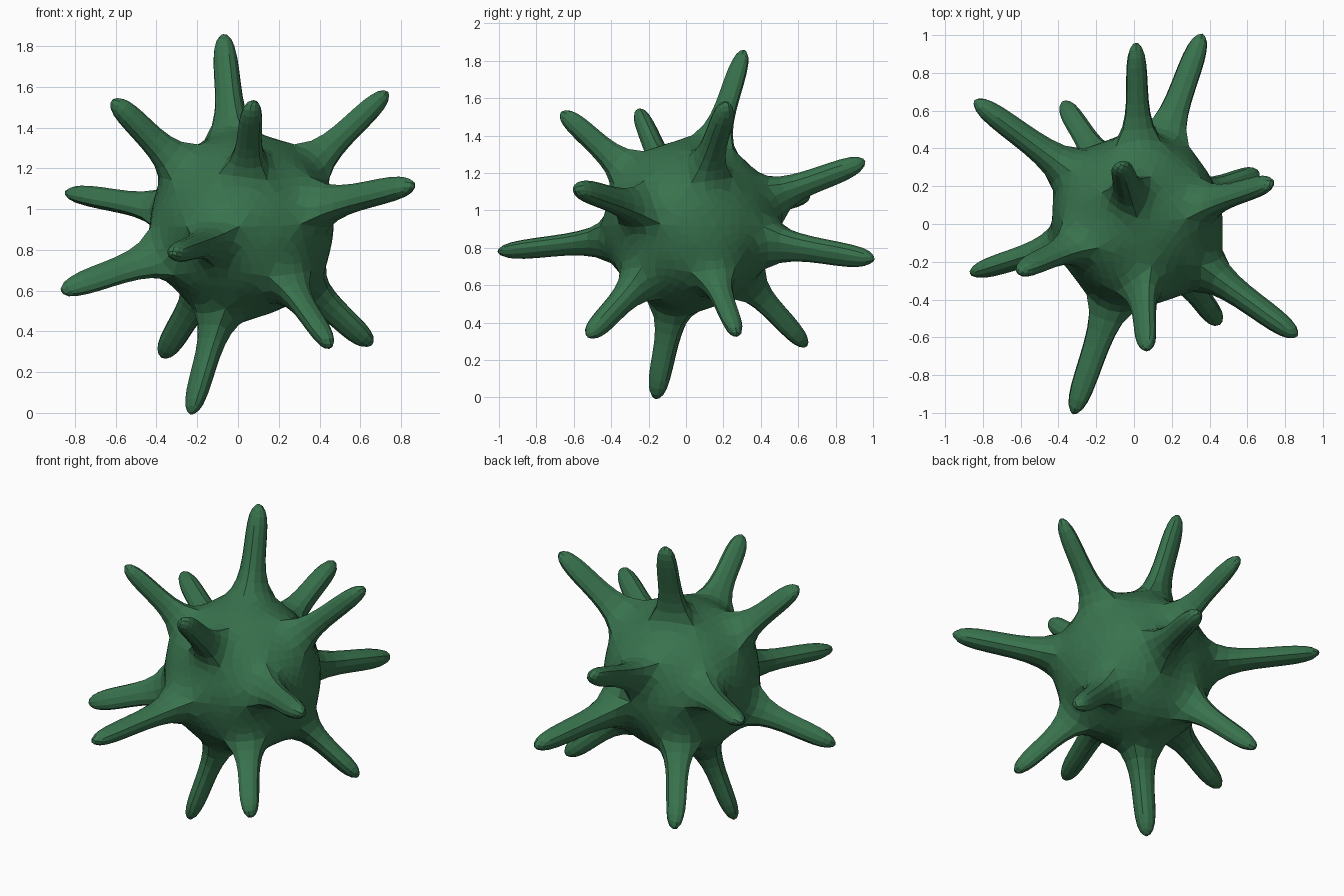
import bpy, bmesh
from mathutils import Vector

if "Cube" in bpy.data.objects:
    bpy.data.objects.remove(bpy.data.objects["Cube"])

CENTRE = Vector((0.02, 0.02, 0.92))
BODY_RADIUS = 0.485
# Tip of every spike
TIPS = [
    (-0.07, 0.31, 1.85), (0.07, -0.66, 1.52), (0.73, 0.22, 1.57),
    (0.86, -0.59, 1.12), (0.65, 0.27, 0.34), (0.45, -0.52, 0.33),
    (-0.23, -0.16, 0.00), (-0.37, 0.64, 0.28), (-0.86, -0.26, 0.60),
    (-0.84, 0.65, 1.08), (-0.61, -0.25, 1.53), (-0.32, -1.00, 0.78),
    (0.01, 0.95, 1.26), (0.36, 1.00, 0.74),
]

green = bpy.data.materials.new("dark green")
green.diffuse_color = (0.04, 0.17, 0.075, 1)
green.use_nodes = True
green.node_tree.nodes["Principled BSDF"].inputs["Base Color"].default_value = green.diffuse_color

# Round body cage
bm = bmesh.new()
bmesh.ops.create_icosphere(bm, subdivisions=2, radius=BODY_RADIUS)
roots = list(bm.faces)
spikes = []
for t in TIPS:
    d = Vector(t) - CENTRE
    f = max(roots, key=lambda r: r.calc_center_median().normalized().dot(d.normalized()))
    spikes.append((f, d))


def extrude_to(face, centre, scale):
    """Extrude one face so its centre lands on a point, scaling it."""
    f = bmesh.ops.extrude_discrete_faces(bm, faces=[face])["faces"][0]
    c = f.calc_center_median()
    for v in f.verts:
        v.co = centre + (v.co - c) * scale
    return f


# Spikes pulled out of the body faces
for f, d in spikes:
    c = f.calc_center_median()
    end = d * 1.035
    f = extrude_to(f, c.lerp(end, 0.5), 0.78)
    f = extrude_to(f, end, 1.0)

bmesh.ops.translate(bm, verts=bm.verts, vec=CENTRE)
mesh = bpy.data.meshes.new("spiky_ball")
bm.to_mesh(mesh)
bm.free()
ball = bpy.data.objects.new("spiky_ball", mesh)
bpy.context.collection.objects.link(ball)
mesh.materials.append(green)

# Rounded, softly faceted skin
sub = ball.modifiers.new("rounding", 'SUBSURF')
sub.levels = sub.render_levels = 2
